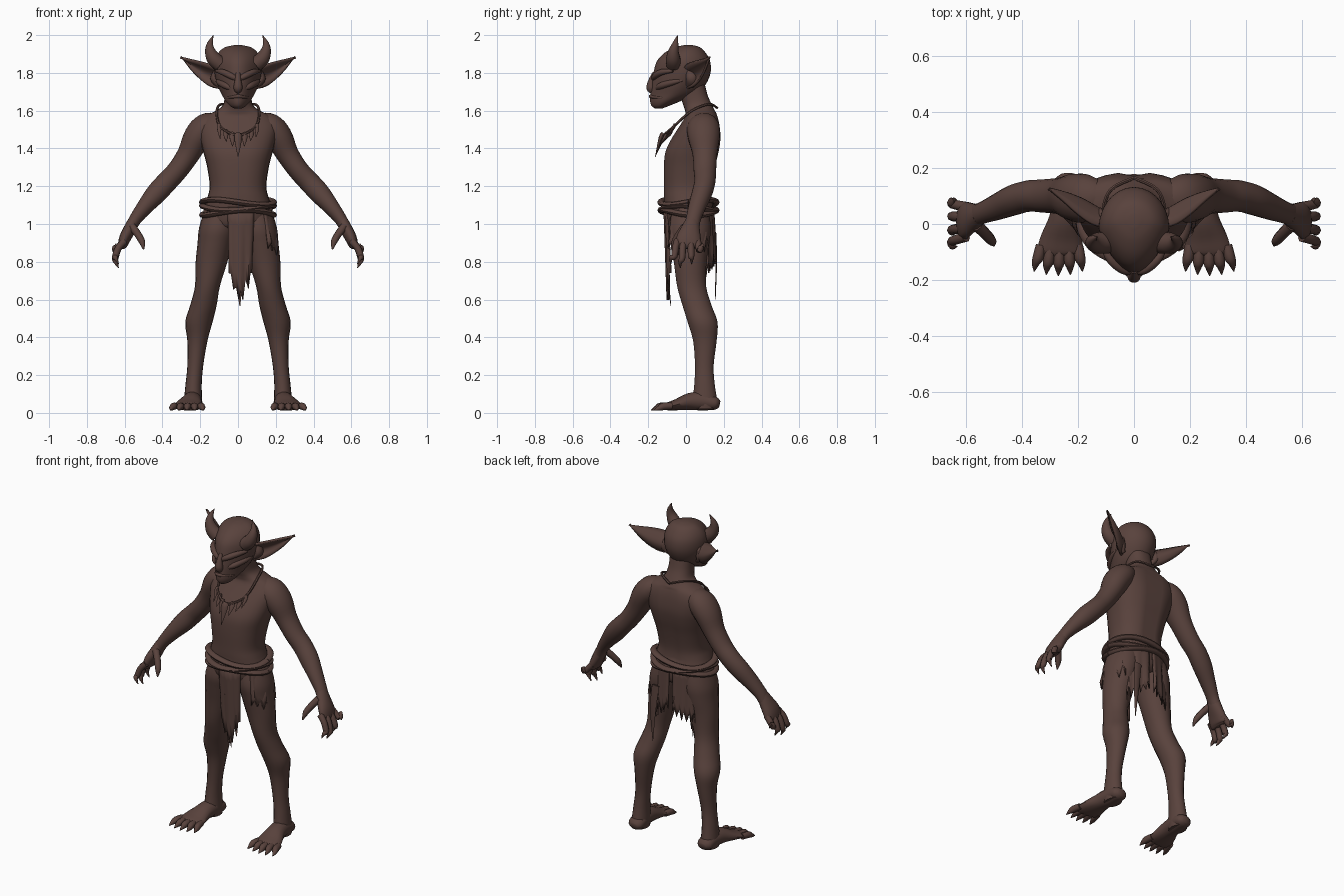
import bpy, bmesh, math, random
from mathutils import Vector

random.seed(4)
skin = bpy.data.materials.new("dark brown skin")
skin.diffuse_color = (0.10, 0.055, 0.046, 1)


def finish(name, bm, mirror=False, thick=0):
    bmesh.ops.recalc_face_normals(bm, faces=bm.faces)
    me = bpy.data.meshes.new(name)
    bm.to_mesh(me)
    bm.free()
    me.materials.append(skin)
    ob = bpy.data.objects.new(name, me)
    bpy.context.collection.objects.link(ob)
    if thick:
        ob.modifiers.new("thickness", 'SOLIDIFY').thickness = thick
    if mirror:
        m = ob.modifiers.new("mirror", 'MIRROR')
        m.use_mirror_merge = False
    return ob


def smooth_path(keys, steps):
    """Catmull-Rom through tuples of any length."""
    out = []
    for i in range(len(keys) - 1):
        p = [keys[max(0, min(len(keys) - 1, i + k))] for k in (-1, 0, 1, 2)]
        for s in range(steps):
            t = s / steps
            out.append([b + .5 * t * (c - a + t * (2*a - 5*b + 4*c - d + t * (3*(b - c) + d - a)))
                        for a, b, c, d in zip(*p)])
    return out + [list(keys[-1])]


def loft(name, keys, side=(1, 0, 0), n=14, steps=4, flat=False, power=1.0, shape=None, mirror=False):
    """Skin elliptical rings (x, y, z, radius along side, other radius)."""
    rows = smooth_path([k if len(k) == 5 else (*k, k[3]) for k in keys], steps)
    pts = [Vector(r[:3]) for r in rows]
    bm = bmesh.new()
    rings = []
    for i, r in enumerate(rows):
        t = Vector((0, 0, 1)) if flat else (pts[min(i + 1, len(pts) - 1)] - pts[max(i - 1, 0)]).normalized()
        u = Vector(side)
        u = (u - t * u.dot(t)).normalized()
        v = t.cross(u)
        ring = []
        for k in range(n):
            a = math.tau * k / n
            c, s = math.cos(a), math.sin(a)
            c = math.copysign(abs(c) ** power, c)
            s = math.copysign(abs(s) ** power, s)
            if shape:
                c, s = shape(c, s, r[2])
            ring.append(bm.verts.new(pts[i] + u * c * max(r[3], .001) + v * s * max(r[4], .001)))
        rings.append(ring)
    for a, b in zip(rings, rings[1:]):
        for k in range(n):
            bm.faces.new((a[k], a[(k + 1) % n], b[(k + 1) % n], b[k]))
    bm.faces.new(rings[0])
    bm.faces.new(rings[-1])
    return finish(name, bm, mirror)


def depth_rings(rows):
    return [(0, (f + b) / 2, z, rx, (b - f) / 2) for z, f, b, rx in rows]


# Torso and neck, with a spine groove and slight chest cleft
def torso_shape(c, s, z):
    if 1.12 < z < 1.58 and abs(c) < .1:
        s *= .9 if s > 0 else .97
    return c, s


loft("torso", depth_rings([
    (.97, -.07, .11, .12), (1.0, -.10, .14, .165), (1.08, -.115, .145, .178), (1.14, -.12, .135, .162),
    (1.2, -.12, .135, .15), (1.3, -.12, .155, .163), (1.38, -.112, .175, .183), (1.45, -.08, .185, .2),
    (1.52, -.035, .18, .21), (1.57, -.005, .168, .175), (1.6, -.005, .153, .115), (1.63, -.015, .138, .08),
    (1.68, -.03, .115, .07), (1.74, -.04, .1, .07)]),
    n=28, flat=True, power=.85, shape=torso_shape)

# Head, narrower towards the face
loft("head", depth_rings([
    (1.612, -.165, -.125, .02), (1.625, -.182, -.09, .042), (1.65, -.19, -.03, .065), (1.69, -.188, .06, .088),
    (1.74, -.182, .105, .11), (1.8, -.172, .13, .124), (1.86, -.155, .128, .124), (1.905, -.115, .105, .105),
    (1.935, -.06, .075, .07), (1.947, -.01, .035, .02)]),
    n=28, flat=True, shape=lambda c, s, z: (c * (1 - .28 * max(0, -s)), s))
loft("nose", [(0, -.165, 1.8, .012), (0, -.182, 1.76, .017), (0, -.186, 1.72, .024), (0, -.172, 1.695, .012)])
loft("brow", [(.004, -.17, 1.765, .012), (.04, -.162, 1.785, .017), (.085, -.125, 1.805, .016),
              (.115, -.07, 1.81, .008)], side=(0, 0, 1), n=10, mirror=True)
loft("cheekbone", [(.03, -.155, 1.715, .01), (.065, -.132, 1.732, .018), (.1, -.07, 1.75, .015),
                   (.112, -.02, 1.76, .006)], side=(0, 0, 1), n=10, mirror=True)
loft("lip", [(-.06, -.125, 1.668, .006), (-.03, -.172, 1.672, .008), (0, -.187, 1.676, .01),
             (.03, -.172, 1.672, .008), (.06, -.125, 1.668, .006)], side=(0, 0, 1), n=8)

# Horns curving out and back in
loft("horn", [(.095, -.065, 1.845, .04), (.128, -.068, 1.875, .038), (.147, -.066, 1.915, .028),
              (.148, -.056, 1.955, .016), (.13, -.045, 2.0, .001)], mirror=True)

# Pointed cupped ears
bm = bmesh.new()
ear_rows = smooth_path([  # lower edge, upper edge
    (.1, .01, 1.715, .1, -.01, 1.83), (.15, .045, 1.728, .15, .005, 1.848),
    (.2, .08, 1.765, .2, .04, 1.862), (.25, .105, 1.815, .25, .085, 1.874),
    (.302, .13, 1.884, .302, .128, 1.886)], 3)
grid = []
for r in ear_rows:
    lo, hi = Vector(r[:3]), Vector(r[3:])
    cup = Vector((-.15, .3, 0)) * (hi - lo).length
    grid.append([bm.verts.new(lo.lerp(hi, k / 6) + cup * math.sin(math.pi * k / 6)) for k in range(7)])
for a, b in zip(grid, grid[1:]):
    for k in range(6):
        bm.faces.new((a[k], a[k + 1], b[k + 1], b[k]))
finish("ear", bm, True, .012)
loft("ear_root", [(.1, .02, 1.73, .012, .02), (.125, .03, 1.77, .022, .03), (.105, .02, 1.82, .012, .02)], mirror=True)

# Arms
loft("arm", [(.1, .085, 1.535, .05, .06), (.165, .09, 1.515, .073, .085), (.215, .095, 1.46, .073, .085),
             (.262, .1, 1.37, .06, .066), (.32, .1, 1.285, .055, .06), (.375, .1, 1.225, .056, .056),
             (.43, .085, 1.165, .056, .054), (.49, .06, 1.095, .044, .047), (.54, .04, 1.03, .034, .04),
             (.565, .03, .985, .03, .042)], n=18, mirror=True)

# Hands hang with fingers spread front to back
loft("palm", [(.55, .035, 1.02, .03, .036), (.572, .025, .975, .033, .05), (.598, .015, .925, .031, .066),
              (.612, .01, .885, .024, .066), (.615, .01, .87, .012, .05)], mirror=True)
for i, (ky, ty, tz) in enumerate([(.06, .085, .86), (.025, .03, .795), (-.012, -.03, .775), (-.045, -.08, .795)]):
    loft(f"finger_{i + 1}", [(.6, ky, .91, .02), (.632, ky * .7 + ty * .3, .875, .018),
                             (.65, (ky + ty) / 2, (.86 + tz) / 2, .017), (.648, ty, tz + .025, .012),
                             (.632, ty, tz - .008, .002)], n=8, steps=3, mirror=True)
loft("thumb", [(.56, -.005, .985, .022), (.53, -.035, .945, .02), (.508, -.06, .905, .017),
               (.5, -.078, .865, .003)], n=8, mirror=True)

# Legs
loft("leg", [(.095, .02, 1.08, .08, .1), (.108, .018, .98, .098, .115), (.122, .02, .9, .092, .105),
             (.14, .022, .8, .084, .088), (.162, .03, .67, .066, .078), (.183, .058, .57, .07, .078),
             (.207, .088, .48, .072, .08), (.215, .1, .38, .053, .063), (.226, .097, .25, .042, .05),
             (.235, .098, .15, .043, .055), (.238, .1, .06, .048, .066), (.238, .1, .02, .045, .06)],
     n=18, flat=True, mirror=True)
loft("foot", [(.237, .178, .045, .025, .018), (.237, .155, .05, .047, .036), (.24, .09, .062, .05, .05),
              (.247, .02, .06, .056, .046), (.258, -.05, .043, .074, .03), (.264, -.095, .034, .08, .022),
              (.264, -.11, .03, .066, .015)], mirror=True)
for i in range(5):
    x, y = .2 + i * .033, -.115 - .02 * math.sin(math.pi * (i + .3) / 4.6)
    dx = (i - 1.6) * .004
    loft(f"toe_{i + 1}", [(x, -.075, .036, .018), (x + dx, y, .034, .02), (x + 2 * dx, y - .022, .025, .014),
                          (x + 2.5 * dx, y - .05, .014, .002)], n=8, steps=3, mirror=True)

# Belt of twisted cloth
for i, z in enumerate((1.115, 1.085, 1.06)):
    keys = []
    for k in range(25):
        a = math.tau * k / 24
        keys.append((.187 * math.cos(a), .013 + .145 * math.sin(a), z + .014 * math.sin(2 * a + i * 2.1), .015, .02))
    loft(f"belt_wrap_{i + 1}", keys, side=(0, 0, 1), n=8, steps=2)


# Ragged cloth panels hanging from the belt: angle span and hem height
def cloth(name, a0, a1, hem, count, flare=.02, rag=.07):
    bm = bmesh.new()
    cols = []
    for k in range(count + 1):
        a = math.radians(a0 + (a1 - a0) * k / count)
        z1 = hem(k / count) + (rag if k % 2 else 0) * random.uniform(.4, 1.1)
        col = []
        for j in range(6):
            t = j / 5
            w = flare * t + .006 * math.sin(k * 1.7) * t
            col.append(bm.verts.new(((.18 + w) * math.cos(a), .015 + (.135 + w) * math.sin(a),
                                     1.09 + (z1 - 1.09) * t)))
        cols.append(col)
    for a, b in zip(cols, cols[1:]):
        for j in range(5):
            bm.faces.new((a[j], a[j + 1], b[j + 1], b[j]))
    finish(name, bm, False, .008)


cloth("front_cloth", 252, 299, lambda t: .74 - .15 * math.sin(math.pi * t), 10, -.02, .09)
cloth("left_hip_cloth", -42, 40, lambda t: .84 + .03 * math.cos(6 * t), 14, .035)
cloth("right_hip_cloth", 140, 224, lambda t: .86 + .06 * t, 14, .015)
cloth("back_cloth_left", 40, 86, lambda t: .72 + .1 * t, 10, .01, .1)
cloth("back_cloth_right", 94, 140, lambda t: .8 - .06 * t, 10, .01, .1)
loft("back_tatter", [(.1, .155, .95, .025, .006), (.115, .16, .8, .02, .005), (.12, .155, .6, .002, .002)], n=6)
loft("front_tatter", [(.0, -.105, .9, .035, .006), (.005, -.095, .72, .022, .005), (.01, -.08, .565, .002, .002)], n=6)

# Necklace cord with hanging fangs
loft("necklace_cord", [(0, .165, 1.615, .007), (.085, .12, 1.635, .007), (.112, .03, 1.6, .007),
                       (.1, -.055, 1.525, .007), (.05, -.1, 1.485, .008), (0, -.115, 1.47, .009),
                       (-.05, -.1, 1.485, .008), (-.1, -.055, 1.525, .007), (-.112, .03, 1.6, .007),
                       (-.085, .12, 1.635, .007), (0, .165, 1.615, .007)], side=(0, .1, 1), n=6)
for i, (x, top, low, r) in enumerate([(-.1, 1.53, 1.45, .012), (-.065, 1.5, 1.435, .014), (-.03, 1.485, 1.41, .017),
                                      (.0, 1.48, 1.355, .022), (.035, 1.485, 1.41, .016), (.07, 1.5, 1.44, .014),
                                      (.1, 1.53, 1.46, .012)]):
    y = -.118 + abs(x) * .6
    loft(f"fang_{i + 1}", [(x, y, top, r * .6), (x, y - .012, top - .025, r, r * .7),
                           (x * .95, y - .045, low, .001)], n=7, steps=3)

# Smooth shading with sharp creases kept
bpy.ops.object.select_all(action='SELECT')
bpy.context.view_layer.objects.active = bpy.data.objects["torso"]
bpy.ops.object.shade_smooth_by_angle(angle=math.radians(50))
